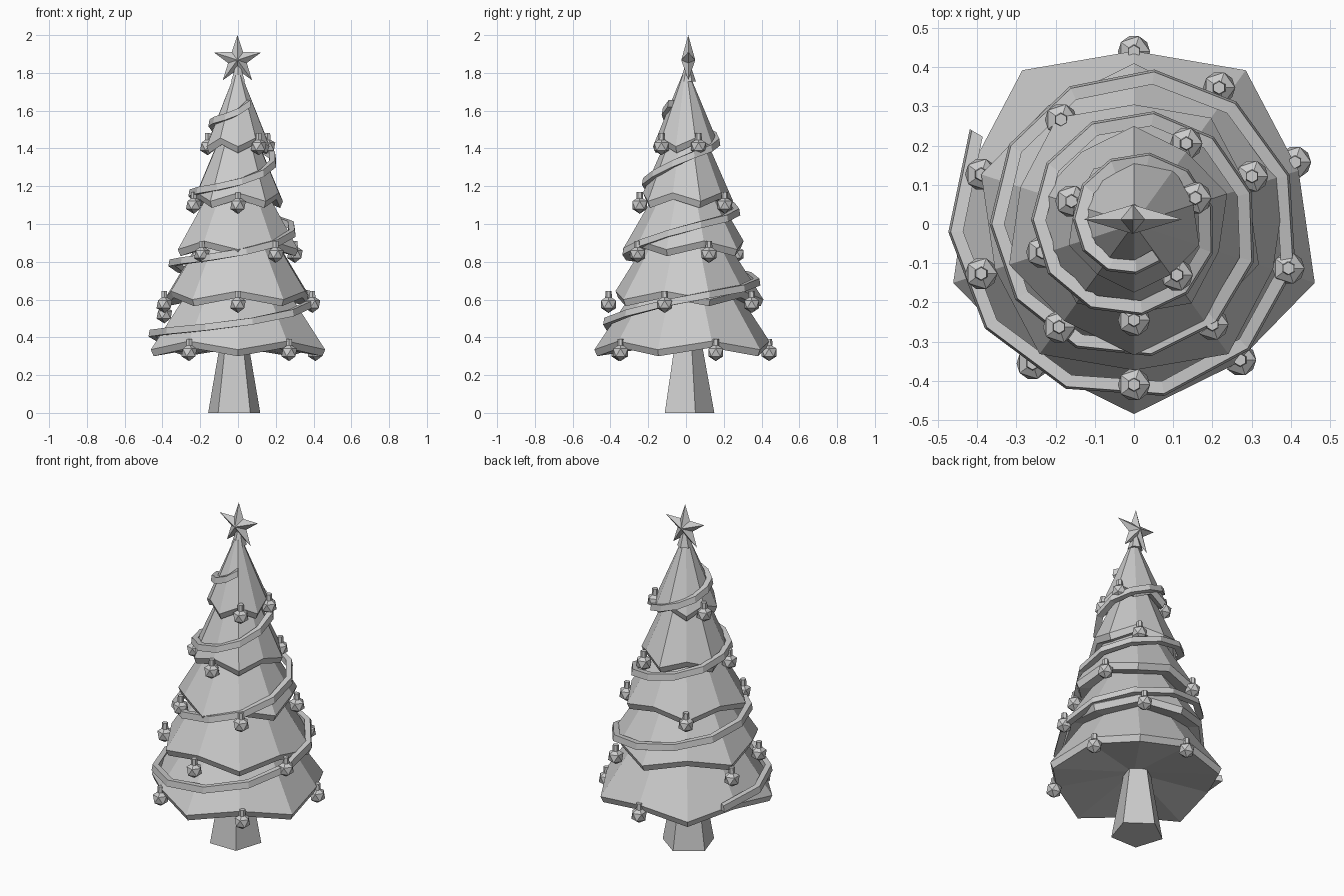
import bpy, bmesh
from math import sin, cos, pi, radians
from mathutils import Matrix, Vector

if "Cube" in bpy.data.objects:
    bpy.data.objects.remove(bpy.data.objects["Cube"])

GREY = (0.6, 0.6, 0.6, 1)
mat = bpy.data.materials.new("plain_grey")
mat.use_nodes = True
mat.diffuse_color = GREY
mat.node_tree.nodes["Principled BSDF"].inputs["Base Color"].default_value = GREY


def finish(bm, name):
    bmesh.ops.recalc_face_normals(bm, faces=bm.faces)
    mesh = bpy.data.meshes.new(name)
    bm.to_mesh(mesh)
    bm.free()
    mesh.materials.append(mat)
    obj = bpy.data.objects.new(name, mesh)
    bpy.context.collection.objects.link(obj)
    return obj


def loft(name, rings):
    """Skin a list of equal closed rings and cap both ends."""
    bm = bmesh.new()
    loops = [[bm.verts.new(p) for p in ring] for ring in rings]
    n = len(loops[0])
    for a, b in zip(loops, loops[1:]):
        for i in range(n):
            j = (i + 1) % n
            bm.faces.new((a[i], a[j], b[j], b[i]))
    bm.faces.new(loops[0])
    bm.faces.new(loops[-1])
    return finish(bm, name)


def polar(r, angle, z):
    return Vector((r * cos(angle), r * sin(angle), z))


# Trunk: tapered five-sided post
def trunk_ring(r, z):
    return [polar(r, pi / 2 + i * 2 * pi / 5, z) + Vector((-0.02, 0.005, 0)) for i in range(5)]


loft("trunk", [trunk_ring(0.145, 0), trunk_ring(0.082, 0.35), trunk_ring(0.07, 0.45)])


# Branch tiers: ten-sided skirts with alternating low tips and high valleys
def skirt_ring(r, z, turn, shrink, rise):
    return [polar(r * (shrink if i % 2 else 1), -pi / 2 + turn + i * pi / 5,
                  z + (rise if i % 2 else 0)) for i in range(10)]


tiers = [  # tip radius, tip height, top radius, top height
    (0.485, 0.30, 0.28, 0.64),
    (0.41, 0.565, 0.22, 0.90),
    (0.335, 0.83, 0.165, 1.16),
    (0.25, 1.085, 0.11, 1.44),
    (0.175, 1.375, 0.02, 1.79),
]
for k, (r, z, top_r, top_z) in enumerate(tiers):
    turn = (k % 2) * pi / 5
    loft(f"branch_tier_{k + 1}", [
        skirt_ring(0.05, z + 0.07, turn, 1, 0),
        skirt_ring(r - 0.015, z, turn, 0.91, 0.045),
        skirt_ring(r, z + 0.035, turn, 0.91, 0.045),
        skirt_ring(top_r, top_z, turn, 0.97, 0),
    ])

# Garland: square ribbon climbing around the tree
rings = []
start, end, step = 150, 1385, 32.5
for i in range(39):
    deg = start + i * step
    a = radians(deg)
    z = 0.39 + (deg - start) / (end - start) * 1.28
    r = 0.465 - 0.285 * (z - 0.4)
    z -= 0.04 * max(0, -sin(a))
    rings.append([polar(r + dr, a, z + dz) for dr, dz in
                  ((-0.022, -0.018), (0.016, -0.018), (0.01, 0.018), (-0.022, 0.018))])
loft("garland", rings)


# Baubles: faceted balls with a small cap, hung under the valleys
def bauble(name, x, y, z):
    bm = bmesh.new()
    bmesh.ops.create_icosphere(bm, subdivisions=1, radius=0.046,
                               matrix=Matrix.Translation((x, y, z)))
    bmesh.ops.create_cone(bm, cap_ends=True, segments=6, radius1=0.018, radius2=0.016,
                          depth=0.035, matrix=Matrix.Translation((x, y, z + 0.053)))
    finish(bm, name)


hung = [  # radius, height, angles
    (0.44, 0.32, (90, 21, -52, -126)),
    (0.41, 0.52, (162,)),
    (0.41, 0.575, (-90, -16, 58, 198)),
    (0.325, 0.84, (125, 22, -52, -126)),
    (0.245, 1.1, (-90, 57, 197)),
    (0.17, 1.41, (23, -50, 160)),
]
count = 0
for r, z, angles in hung:
    for deg in angles:
        count += 1
        bauble(f"bauble_{count}", *polar(r, radians(deg), z))

# Star socket: small cone on the tree top
bm = bmesh.new()
bmesh.ops.create_cone(bm, cap_ends=True, segments=6, radius1=0.042, radius2=0.012, depth=0.09,
                      matrix=Matrix.Translation((0, 0.01, 1.8)))
finish(bm, "star_socket")

# Star: five points, raised to a ridge centre on both sides
bm = bmesh.new()
centre = Vector((-0.003, 0.012, 1.868))
rim = []
for i in range(10):
    a = pi / 2 + i * pi / 5
    r = 0.052 if i % 2 else 0.132
    rim.append(bm.verts.new(centre + Vector((r * cos(a), 0, r * sin(a)))))
for side in (-1, 1):
    hub = bm.verts.new(centre + Vector((0, side * 0.037, 0)))
    for i in range(10):
        bm.faces.new((hub, rim[i], rim[(i + 1) % 10]))
finish(bm, "star")
